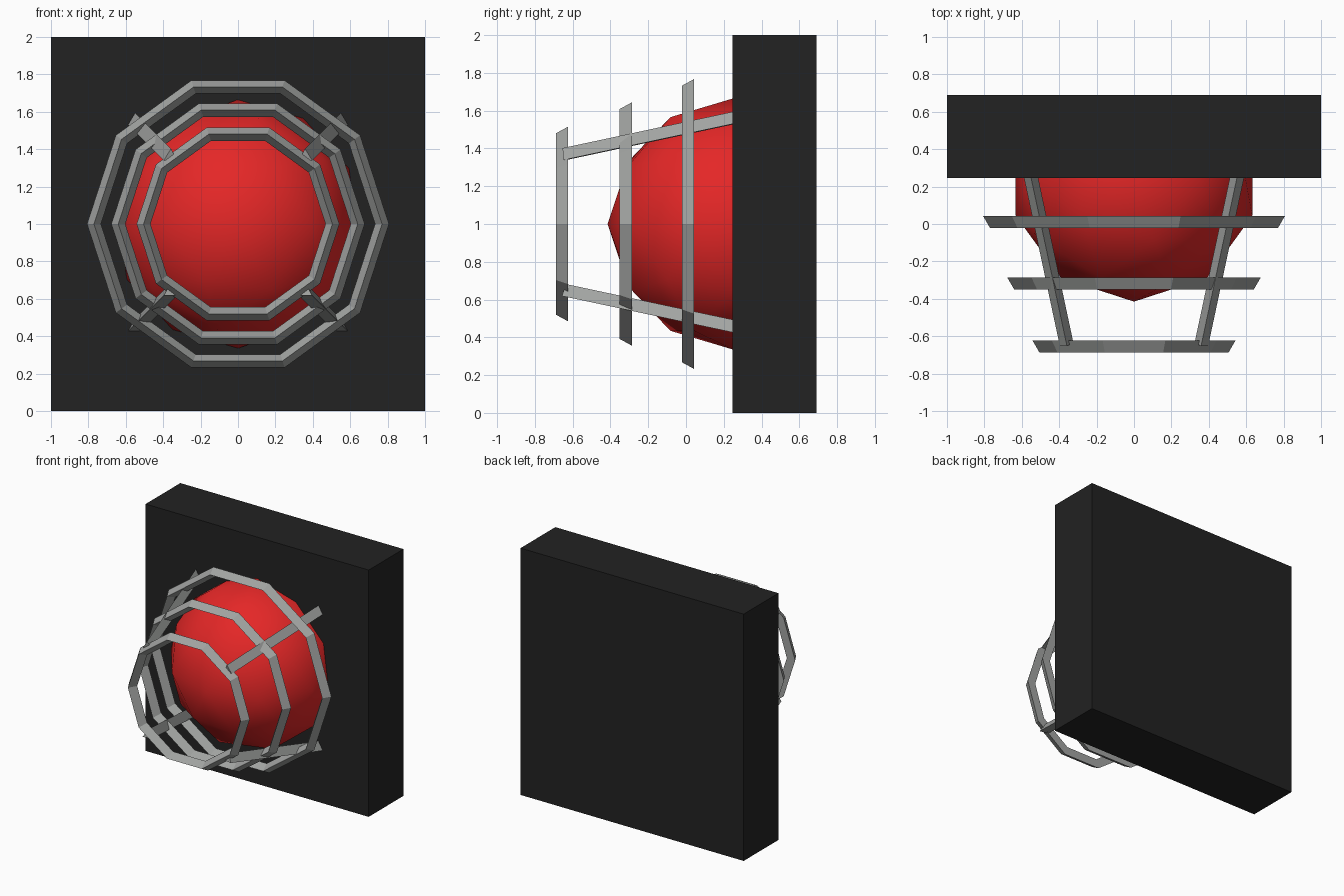
import bpy
import bmesh
from math import cos, sin, pi, radians
from mathutils import Vector

cube = bpy.data.objects.get("Cube")
if cube:
    bpy.data.objects.remove(cube, do_unlink=True)


def material(name, colour):
    m = bpy.data.materials.new(name)
    m.use_nodes = True
    m.diffuse_color = (*colour, 1)
    m.node_tree.nodes["Principled BSDF"].inputs["Base Color"].default_value = (*colour, 1)
    return m


black = material("matte black", (0.016, 0.016, 0.016))
red = material("lamp red", (0.78, 0.02, 0.02))
steel = material("steel grey", (0.36, 0.37, 0.36))


def add_object(name, bm, mat, smooth=False):
    bmesh.ops.recalc_face_normals(bm, faces=bm.faces)
    for f in bm.faces:
        f.smooth = smooth
    mesh = bpy.data.meshes.new(name)
    bm.to_mesh(mesh)
    bm.free()
    mesh.materials.append(mat)
    obj = bpy.data.objects.new(name, mesh)
    bpy.context.collection.objects.link(obj)
    return obj


def skin(bm, loops, closed):
    """Join successive cross-section loops with quads."""
    rows = [[bm.verts.new(p) for p in loop] for loop in loops]
    n = len(rows[0])
    pairs = list(zip(rows, rows[1:]))
    if closed:
        pairs.append((rows[-1], rows[0]))
    else:
        bm.faces.new(rows[0])
        bm.faces.new(rows[-1])
    for a, b in pairs:
        for i in range(n):
            j = (i + 1) % n
            bm.faces.new((a[i], a[j], b[j], b[i]))


# Triangular wire section: (sideways, towards the ridge)
WIRE = 0.043
section = [(WIRE * sin(a), WIRE * cos(a)) for a in (0, 2 * pi / 3, 4 * pi / 3)]

# Square backing panel
bm = bmesh.new()
bmesh.ops.create_cube(bm, size=1)
bmesh.ops.scale(bm, vec=(2, 0.445, 2), verts=bm.verts)
bmesh.ops.translate(bm, vec=(0, 0.4675, 1), verts=bm.verts)
add_object("backing_panel", bm, black)

# Faceted round lens, trimmed inside the panel
bm = bmesh.new()
bmesh.ops.create_icosphere(bm, subdivisions=2, radius=0.665)
bmesh.ops.translate(bm, vec=(0, 0.25, 1), verts=bm.verts)
bmesh.ops.bisect_plane(bm, geom=bm.verts[:] + bm.edges[:] + bm.faces[:],
                       plane_co=(0, 0.5, 0), plane_no=(0, 1, 0), clear_outer=True)
bmesh.ops.holes_fill(bm, edges=[e for e in bm.edges if e.is_boundary])
add_object("red_lens", bm, red, smooth=True)

# Ten-sided guard rings, ridge facing forward
SIDES = 10
for name, radius, y in (("front", 0.505, -0.645), ("middle", 0.64, -0.308), ("rear", 0.77, 0.022)):
    loops = []
    for k in range(SIDES):
        a = 2 * pi * k / SIDES
        loops.append([((radius + u) * cos(a), y - v, 1 + (radius + u) * sin(a))
                      for u, v in section])
    bm = bmesh.new()
    skin(bm, loops, closed=True)
    add_object(name + "_guard_ring", bm, steel)

# Four splayed guard bars, ridge facing up
for side, sx in (("left", 1), ("right", -1)):
    for level, sz in (("upper", 1), ("lower", -1)):
        start = Vector((sx * 0.36, -0.645, 1 + sz * 0.36))
        end = Vector((sx * 0.553, 0.26, 1 + sz * 0.553))
        axis = (end - start).normalized()
        across = axis.cross(Vector((0, 0, 1))).normalized()
        up = across.cross(axis)
        bm = bmesh.new()
        skin(bm, [[p + across * u + up * v for u, v in section] for p in (start, end)],
             closed=False)
        add_object(f"{level}_{side}_guard_bar", bm, steel)
